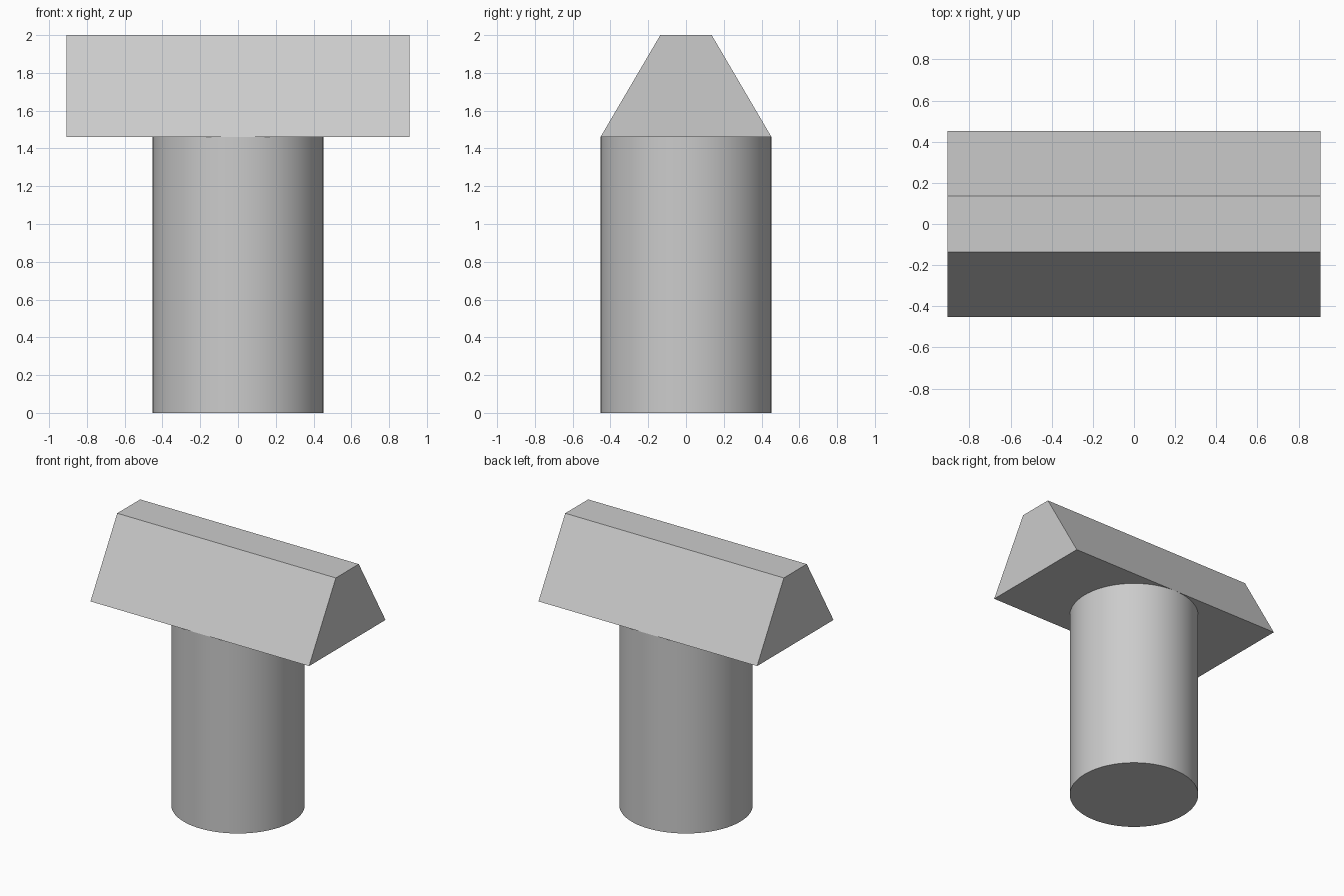
import bpy
import bmesh
from math import radians

cube = bpy.data.objects.get("Cube")
if cube:
    bpy.data.objects.remove(cube, do_unlink=True)

RADIUS = 0.453      # handle radius, also half the head's width
JOINT = 1.46        # height where the head meets the handle
TOP = 2.0
HALF_LENGTH = 0.907
HALF_RIDGE = 0.136

# Single plain grey
grey = bpy.data.materials.new("plain grey")
grey.use_nodes = True
colour = (0.6, 0.6, 0.6, 1)
grey.diffuse_color = colour
grey.node_tree.nodes["Principled BSDF"].inputs["Base Color"].default_value = colour

# Round upright handle
bpy.ops.mesh.primitive_cylinder_add(vertices=96, radius=RADIUS, depth=JOINT,
                                    location=(0, 0, JOINT / 2))
handle = bpy.context.object
handle.name = "handle"
handle.data.materials.append(grey)
bpy.ops.object.shade_smooth_by_angle(angle=radians(30))

# Head: trapezoid profile extruded along x
bm = bmesh.new()
profile = [(-RADIUS, JOINT), (RADIUS, JOINT), (HALF_RIDGE, TOP), (-HALF_RIDGE, TOP)]
end = bm.faces.new([bm.verts.new((-HALF_LENGTH, y, z)) for y, z in profile])
extruded = bmesh.ops.extrude_face_region(bm, geom=[end], use_keep_orig=True)
moved = [v for v in extruded["geom"] if isinstance(v, bmesh.types.BMVert)]
bmesh.ops.translate(bm, verts=moved, vec=(2 * HALF_LENGTH, 0, 0))
bmesh.ops.recalc_face_normals(bm, faces=bm.faces)
mesh = bpy.data.meshes.new("head")
bm.to_mesh(mesh)
bm.free()
mesh.materials.append(grey)
head = bpy.data.objects.new("head", mesh)
bpy.context.collection.objects.link(head)
